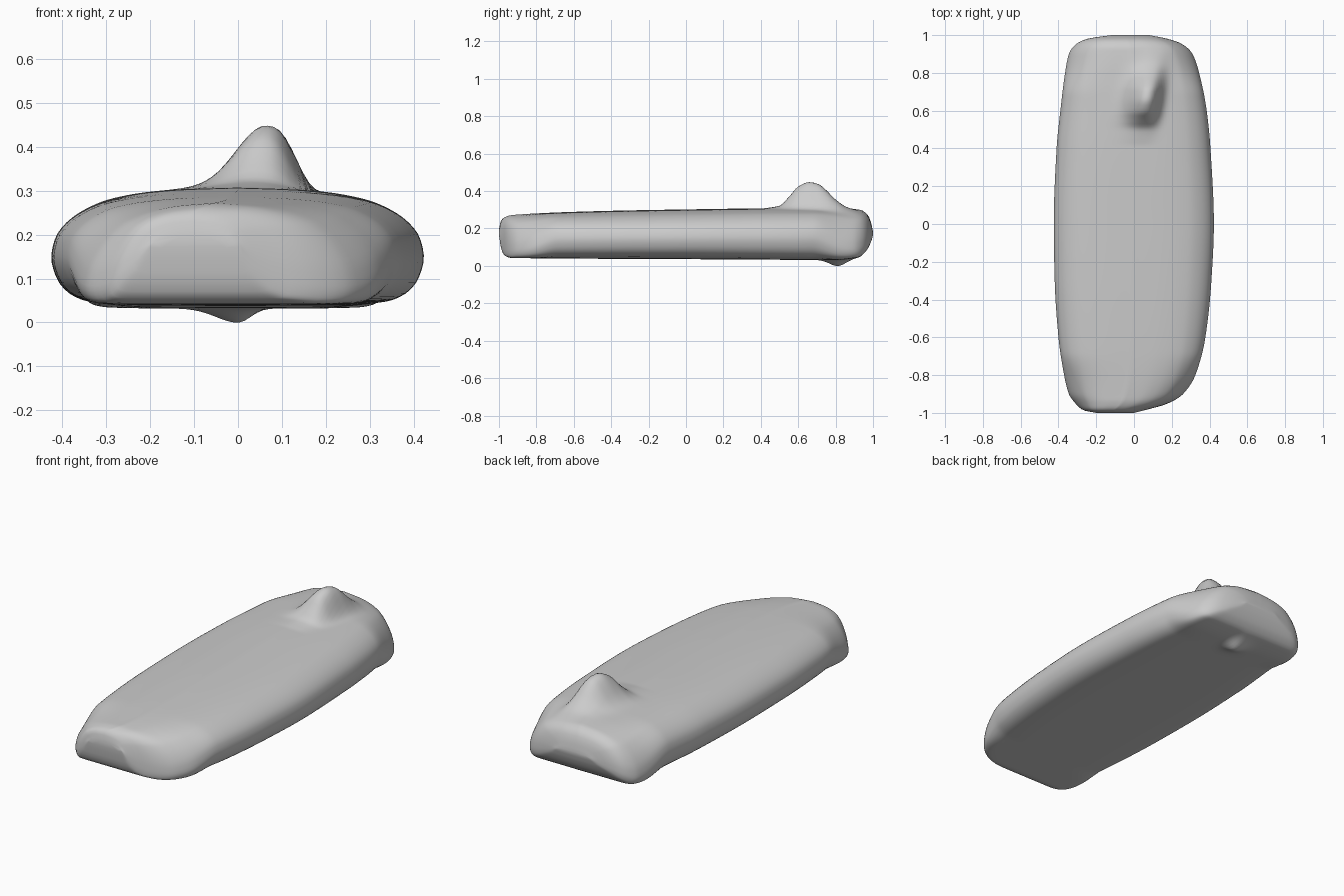
import bpy, bmesh, math

if "Cube" in bpy.data.objects:
    bpy.data.objects.remove(bpy.data.objects["Cube"])


def curve(xs, ys):
    """Smooth monotone interpolation through a few key points."""
    n = len(xs)
    d = [(ys[i + 1] - ys[i]) / (xs[i + 1] - xs[i]) for i in range(n - 1)]
    m = [d[0]] + [2 * a * b / (a + b) if a * b > 0 else 0 for a, b in zip(d, d[1:])] + [d[-1]]

    def f(x):
        x = min(max(x, xs[0]), xs[-1])
        i = next((k for k in range(n - 1) if x <= xs[k + 1]), n - 2)
        h = xs[i + 1] - xs[i]
        t = (x - xs[i]) / h
        return (ys[i] * (1 + 2 * t) * (1 - t) ** 2 + ys[i + 1] * t * t * (3 - 2 * t)
                + h * t * (1 - t) * (m[i] * (1 - t) - m[i + 1] * t))
    return f


def smooth(a, b, x):
    t = min(max((x - a) / (b - a), 0), 1)
    return t * t * (3 - 2 * t)


# Plan outline, left and right
KY = [-1, -.985, -.95, -.9, -.8, -.6, -.3, 0, .4, .6, .8, .9, .95, .98, 1]
right = curve(KY, [0, .06, .18, .26, .325, .378, .41, .423, .405, .385, .345, .31, .26, .18, .08])
left = curve(KY, [-.2, -.27, -.31, -.345, -.37, -.4, -.42, -.425, -.41, -.39, -.365, -.345, -.31, -.25, -.12])

# Lengthwise top and bottom heights
top = curve([-1, -.99, -.97, -.93, -.5, 0, .5, .8, .93, .97, .99, 1],
            [.195, .24, .26, .272, .292, .302, .308, .308, .3, .275, .23, .18])
bottom = curve([-1, -.99, -.97, -.93, 0, .8, .92, .96, .99, 1],
               [.17, .10, .055, .042, .036, .032, .045, .075, .13, .165])

# Half cross-section: sideways fraction and height fraction, bottom to top
PS = [0, .5, .8, .9, .97, 1, .98, .93, .83, .7, .5, .3, 0]
PF = [0, .005, .045, .11, .24, .42, .58, .7, .82, .905, .96, .985, 1]
KT = [0]
for i in range(1, len(PS)):
    KT.append(KT[-1] + math.hypot(PS[i] - PS[i - 1], .6 * (PF[i] - PF[i - 1])))
sec_s, sec_f = curve(KT, PS), curve(KT, PF)
HALF = 60

# Knob on top: lengthwise height, leaning sideways fall-off
knob_len = curve([.42, .5, .55, .6, .66, .71, .75, .8, .86, .93],
                 [0, .015, .062, .118, .142, .131, .1, .052, .015, 0])


def knob(x, y):
    d = x - (.064 + .15 * (y - .66))
    if d < 0:
        return knob_len(y) * math.exp(-(abs(d) / .092) ** 2)
    return knob_len(y) * math.exp(-(d / .072) ** 3)


# Small nub underneath
def nub(x, y):
    w = .07 if x < 0 else .04
    return .033 * math.exp(-(x / w) ** 2 - ((y - .81) / .06) ** 2)


# Row positions, denser towards both ends
rows = [-1, -.997, -.993, -.988, -.98, -.97, -.96, -.945]
rows += [-.93 + 1.86 * i / 130 for i in range(131)]
rows += [.945, .96, .97, .98, .988, .993, .997, 1]

bm = bmesh.new()
rings = []
for y in rows:
    cx, hw = (right(y) + left(y)) / 2, (right(y) - left(y)) / 2
    zb, zt = bottom(y), top(y)
    power = 1 + 1.1 * smooth(.68, .93, abs(y))   # widest line drops towards the ends
    ring = []
    for k in range(2 * HALF):
        side = 1 if k <= HALF else -1
        t = KT[-1] * (k if k <= HALF else 2 * HALF - k) / HALF
        f = sec_f(t)
        x = cx + side * hw * sec_s(t)
        z = zb + (zt - zb) * max(f, 0) ** power
        z += knob(x, y) * smooth(.6, .9, f) - nub(x, y) * (1 - smooth(.02, .1, f))
        ring.append(bm.verts.new((x, y, z)))
    rings.append(ring)
for a, b in zip(rings, rings[1:]):
    for k in range(2 * HALF):
        j = (k + 1) % (2 * HALF)
        bm.faces.new((a[k], a[j], b[j], b[k]))
bm.faces.new(rings[0])
bm.faces.new(rings[-1])
bmesh.ops.recalc_face_normals(bm, faces=bm.faces)

mesh = bpy.data.meshes.new("rounded_slab")
bm.to_mesh(mesh)
bm.free()
slab = bpy.data.objects.new("rounded_slab", mesh)
bpy.context.collection.objects.link(slab)

# Plain grey
grey = bpy.data.materials.new("plain_grey")
grey.diffuse_color = (.6, .6, .6, 1)
grey.use_nodes = True
grey.node_tree.nodes["Principled BSDF"].inputs["Base Color"].default_value = grey.diffuse_color
mesh.materials.append(grey)

bpy.context.view_layer.objects.active = slab
slab.select_set(True)
bpy.ops.object.shade_smooth_by_angle(angle=math.radians(45))
